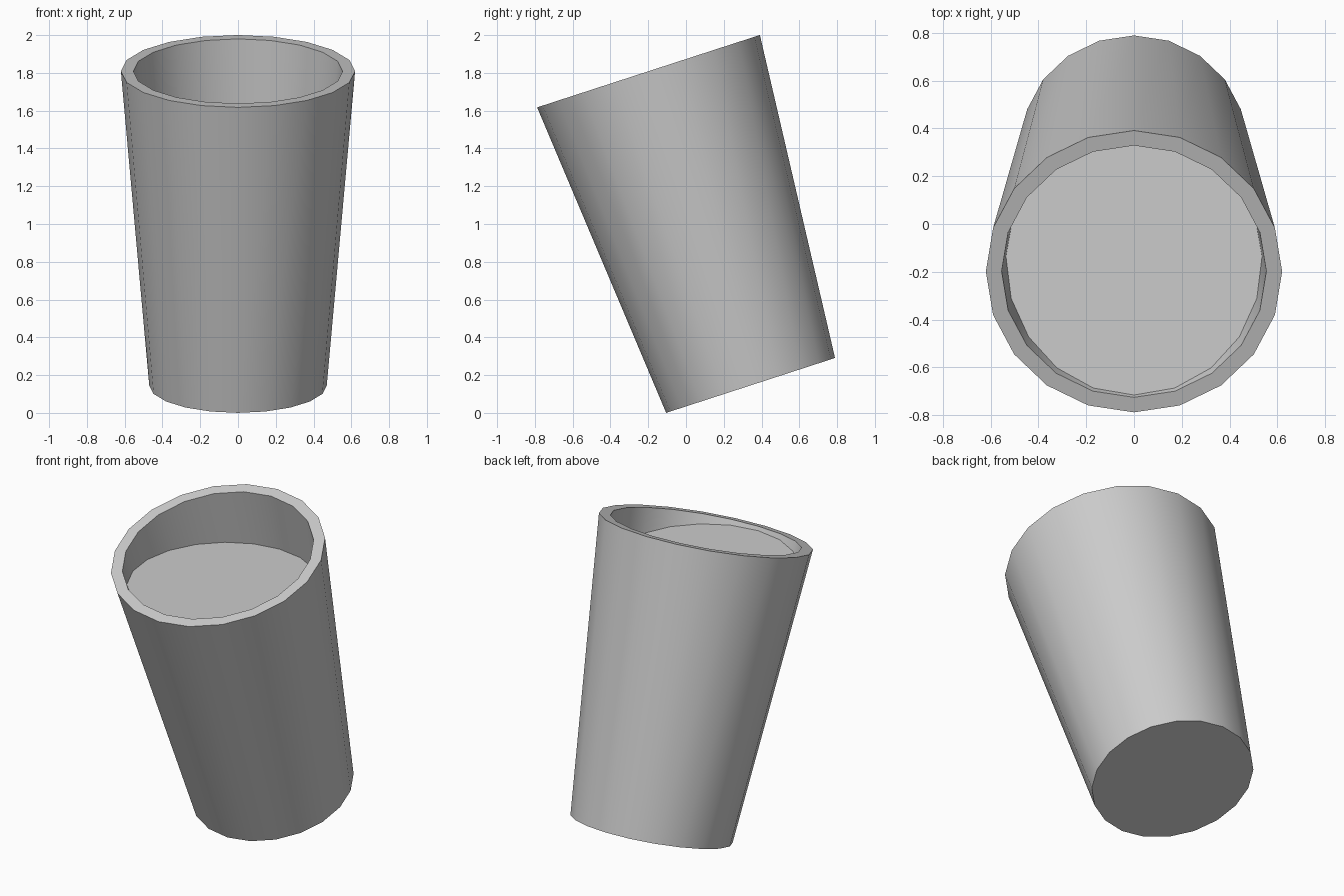
import bpy, bmesh, math
from mathutils import Matrix, Vector

if "Cube" in bpy.data.objects:
    bpy.data.objects.remove(bpy.data.objects["Cube"])

SIDES = 20
TILT = Matrix.Translation((0, 0.342, 0.1455)) @ Matrix.Rotation(math.radians(18), 4, 'X')
LENGTH, WALL = 1.749, 0.066
R_TOP, R_BOTTOM = 0.62, 0.47
LIQUID_Z = 1.615


def ring(radius, height):
    """World-space ring of points around the tilted cup axis."""
    return [TILT @ Vector((radius * math.cos(a), radius * math.sin(a), height))
            for a in (2 * math.pi * i / SIDES for i in range(SIDES))]


def make_object(name, bm):
    bmesh.ops.recalc_face_normals(bm, faces=bm.faces[:])
    mesh = bpy.data.meshes.new(name)
    bm.to_mesh(mesh)
    bm.free()
    obj = bpy.data.objects.new(name, mesh)
    bpy.context.collection.objects.link(obj)
    return obj


# Cup: outer wall, rim, inner wall and floor lofted as one closed shell
inner_top = ring(R_TOP - WALL, LENGTH)
inner_bottom = ring(R_BOTTOM - WALL, WALL)
bm = bmesh.new()
loops = [[bm.verts.new(p) for p in pts] for pts in
         (ring(R_BOTTOM, 0), ring(R_TOP, LENGTH), inner_top, inner_bottom)]
for low, high in zip(loops, loops[1:]):
    for i in range(SIDES):
        j = (i + 1) % SIDES
        bm.faces.new((low[i], low[j], high[j], high[i]))
bm.faces.new(loops[0][::-1])
bm.faces.new(loops[-1])
cup = make_object("cup", bm)
bpy.context.view_layer.objects.active = cup
cup.select_set(True)
bpy.ops.object.shade_smooth_by_angle(angle=math.radians(30))

# Liquid: level surface where the inner wall lines reach the fill height
bm = bmesh.new()
surface = [b.lerp(t, (LIQUID_Z - b.z) / (t.z - b.z))
           for b, t in zip(inner_bottom, inner_top)]
face = bm.faces.new([bm.verts.new(p) for p in surface])
liquid = make_object("liquid_surface", bm)
if liquid.data.polygons[0].normal.z < 0:
    liquid.data.flip_normals()
